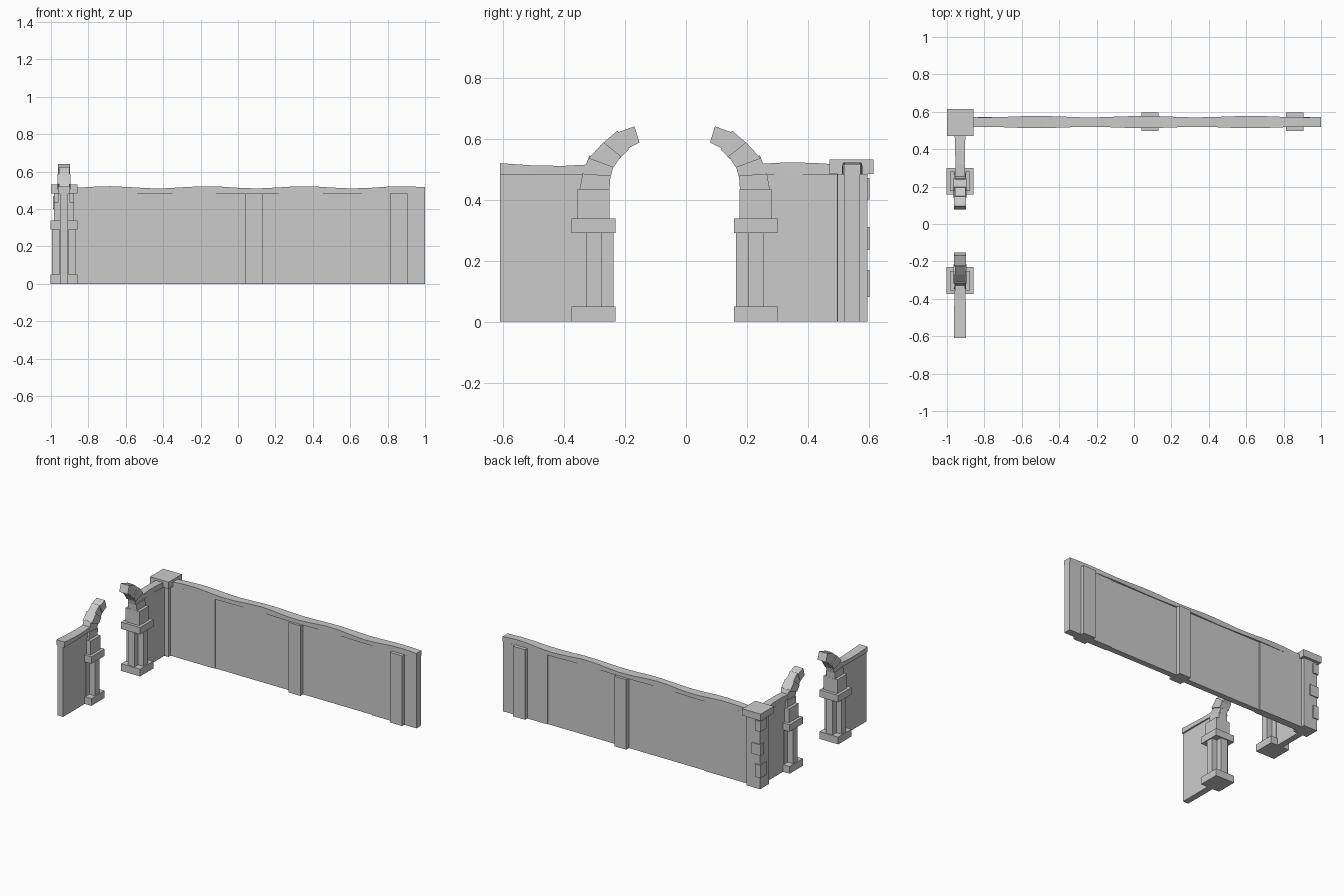
import bpy, bmesh, math

if "Cube" in bpy.data.objects:
    bpy.data.objects.remove(bpy.data.objects["Cube"])

GATE_X, MID_Y = -0.93, -0.037   # gate line and centre of the broken arch
WALL_Y = 0.545                  # centre line of the long wall


def finish(name, bm):
    bmesh.ops.recalc_face_normals(bm, faces=bm.faces)
    me = bpy.data.meshes.new(name)
    bm.to_mesh(me)
    bm.free()
    ob = bpy.data.objects.new(name, me)
    bpy.context.collection.objects.link(ob)
    return ob


def box(name, x0, x1, y0, y1, z0, z1):
    bm = bmesh.new()
    bmesh.ops.create_cube(bm, size=1)
    for v in bm.verts:
        v.co.x = x0 if v.co.x < 0 else x1
        v.co.y = y0 if v.co.y < 0 else y1
        v.co.z = z0 if v.co.z < 0 else z1
    return finish(name, bm)


def column_box(name, cx, cy, wx, wy, z0, z1):
    return box(name, cx - wx / 2, cx + wx / 2, cy - wy / 2, cy + wy / 2, z0, z1)


def loft(name, rings):
    bm = bmesh.new()
    vs = [[bm.verts.new(p) for p in r] for r in rings]
    for a, b in zip(vs, vs[1:]):
        for i in range(4):
            j = (i + 1) % 4
            bm.faces.new((a[i], a[j], b[j], b[i]))
    bm.faces.new(vs[0])
    bm.faces.new(vs[-1])
    return finish(name, bm)


def coping(name, start, end, n, along_x, centre):
    # uneven capstones: width and height wander along the run
    rings = []
    for i in range(n + 1):
        t = start + (end - start) * i / n
        h = 0.516 + 0.006 * math.sin(t * 12 + 3.6)
        w = 0.029 + 0.004 * math.sin(t * 11 + 1.0)
        prof = [(-w, 0.483), (w, 0.483), (w, h), (-w, h)]
        rings.append([(t, centre + a, z) if along_x else (centre + a, t, z)
                      for a, z in prof])
    return loft(name, rings)


# Long wall with thicker panels near each end
box("long_wall", -0.9, 1.0, WALL_Y - 0.02, WALL_Y + 0.02, 0, 0.485)
for x0, x1 in ((-0.9, -0.54), (0.66, 1.0)):
    box("wall_panel", x0, x1, WALL_Y - 0.026, WALL_Y + 0.026, 0, 0.484)
for x0, x1 in ((0.04, 0.13), (0.813, 0.907)):
    box("wall_pier", x0, x1, WALL_Y - 0.049, WALL_Y + 0.05, 0, 0.484)
coping("long_wall_coping", -0.88, 1.0, 19, True, WALL_Y)

# Corner pier with alternating quoins on its outer edge
column_box("corner_pier", GATE_X, WALL_Y, 0.105, 0.1, 0, 0.485)
column_box("corner_cap", GATE_X, 0.542, 0.142, 0.144, 0.484, 0.531)
ox, oy = GATE_X - 0.0525, WALL_Y + 0.05
for k, (z0, z1) in enumerate(((0.08, 0.17), (0.235, 0.31), (0.4, 0.47))):
    lx, ly = (0.06, 0.035) if k % 2 else (0.035, 0.06)
    box("corner_quoin", ox - 0.007, ox + lx, oy - ly, oy + 0.007, z0, z1)

# Voussoir corners as (distance from arch centre, height)
VOUSSOIRS = [
    (0.066, [(0.312, 0.432), (0.214, 0.432), (0.2105, 0.478), (0.302, 0.485)]),
    (0.056, [(0.304, 0.482), (0.2105, 0.474), (0.199, 0.515), (0.279, 0.545)]),
    (0.070, [(0.282, 0.535), (0.201, 0.505), (0.176, 0.542), (0.2335, 0.588)]),
    (0.056, [(0.2335, 0.587), (0.181, 0.533), (0.150, 0.565), (0.1876, 0.626)]),
    (0.064, [(0.190, 0.619), (0.161, 0.564), (0.1155, 0.587), (0.132, 0.640)]),
]

# Both halves of the ruined gateway
for s in (-1, 1):
    side = "front" if s < 0 else "rear"
    cy = MID_Y + s * 0.2655
    column_box(side + "_gate_base", GATE_X, cy, 0.144, 0.144, 0, 0.05)
    column_box(side + "_gate_shaft_a", GATE_X, cy, 0.13, 0.05, 0.04, 0.3)
    column_box(side + "_gate_shaft_b", GATE_X, cy, 0.05, 0.13, 0.04, 0.3)
    column_box(side + "_gate_capital", GATE_X, cy, 0.144, 0.144, 0.29, 0.338)
    column_box(side + "_gate_impost", GATE_X, cy, 0.105, 0.105, 0.335, 0.434)
    for w, quad in VOUSSOIRS:
        loft(side + "_voussoir",
             [[(GATE_X + e * w / 2, MID_Y + s * d, z) for d, z in quad]
              for e in (-1, 1)])
    # Wing wall running away from the gate
    near, far = cy, (-0.61 if s < 0 else 0.51)
    lo, hi = min(near, far), max(near, far)
    box(side + "_wing_wall", GATE_X - 0.021, GATE_X + 0.021, lo, hi, 0, 0.485)
    coping(side + "_wing_coping", lo, hi, 3, False, GATE_X)
